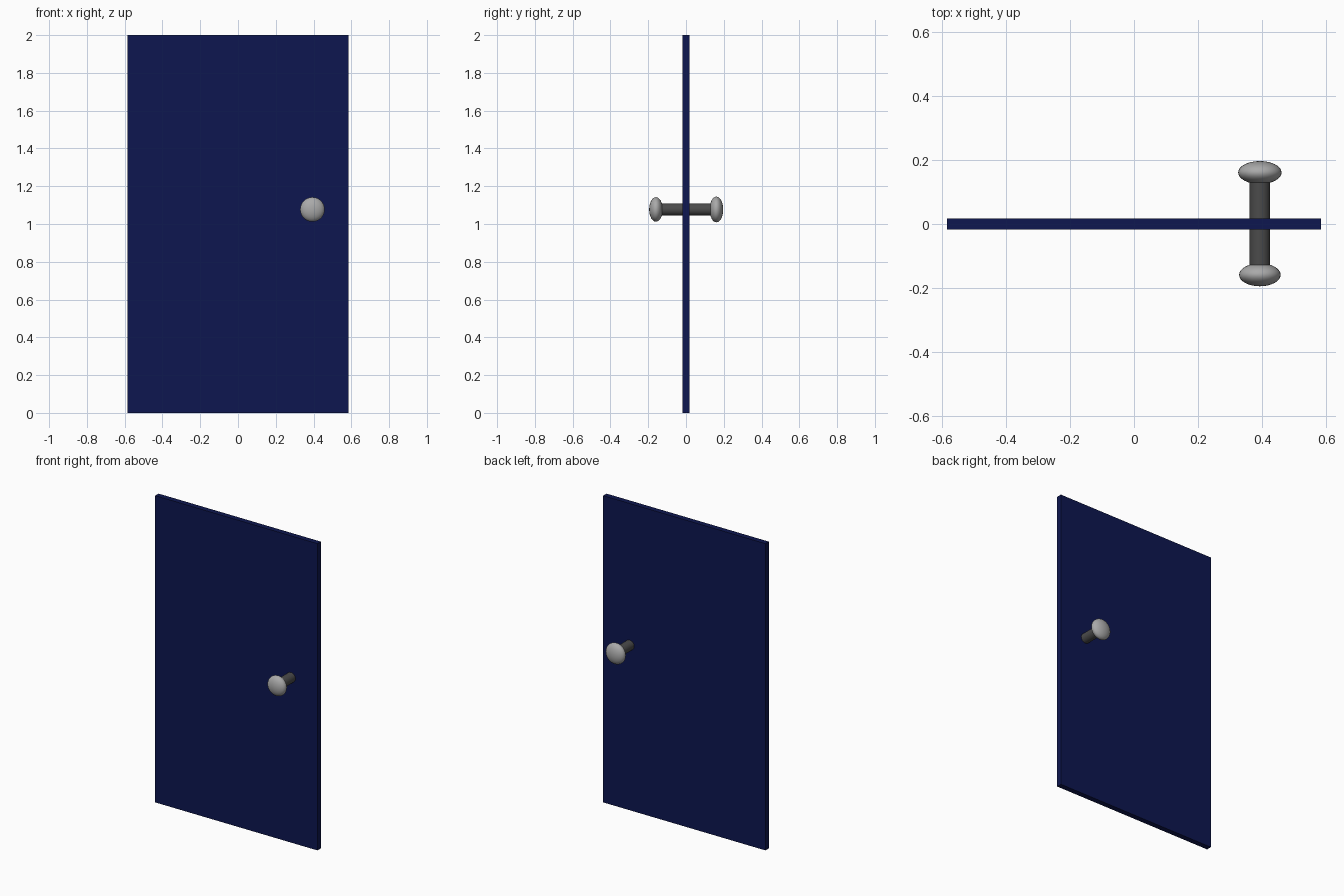
import bpy
from math import pi, radians

if "Cube" in bpy.data.objects:
    bpy.data.objects.remove(bpy.data.objects["Cube"])

KNOB_X, KNOB_Z = 0.394, 1.077


def paint(obj, name, rgb):
    mat = bpy.data.materials.get(name) or bpy.data.materials.new(name)
    mat.diffuse_color = (*rgb, 1)
    mat.use_nodes = True
    mat.node_tree.nodes["Principled BSDF"].inputs["Base Color"].default_value = mat.diffuse_color
    obj.data.materials.append(mat)


# Door panel
bpy.ops.mesh.primitive_cube_add(size=1, location=(0, 0, 1))
door = bpy.context.object
door.name = "door_panel"
door.scale = (1.17, 0.035, 2)
bpy.ops.object.transform_apply(location=False)
paint(door, "navy_paint", (0.004, 0.008, 0.08))

# Spindle passing through the door
bpy.ops.mesh.primitive_cylinder_add(vertices=32, radius=0.0325, depth=0.29,
                                    location=(KNOB_X, 0, KNOB_Z),
                                    rotation=(pi / 2, 0, 0))
spindle = bpy.context.object
spindle.name = "knob_spindle"
bpy.ops.object.shade_smooth_by_angle(angle=radians(40))
paint(spindle, "dark_metal", (0.07, 0.07, 0.07))

# Flattened round knob on each side
for name, y, radius in (("front_knob", -0.159, 0.065), ("back_knob", 0.161, 0.068)):
    bpy.ops.mesh.primitive_uv_sphere_add(segments=32, ring_count=16, radius=1,
                                         location=(KNOB_X, y, KNOB_Z))
    knob = bpy.context.object
    knob.name = name
    knob.scale = (radius, 0.036, radius)
    bpy.ops.object.transform_apply(location=False)
    bpy.ops.object.shade_smooth()
    paint(knob, "knob_metal", (0.4, 0.4, 0.4))
